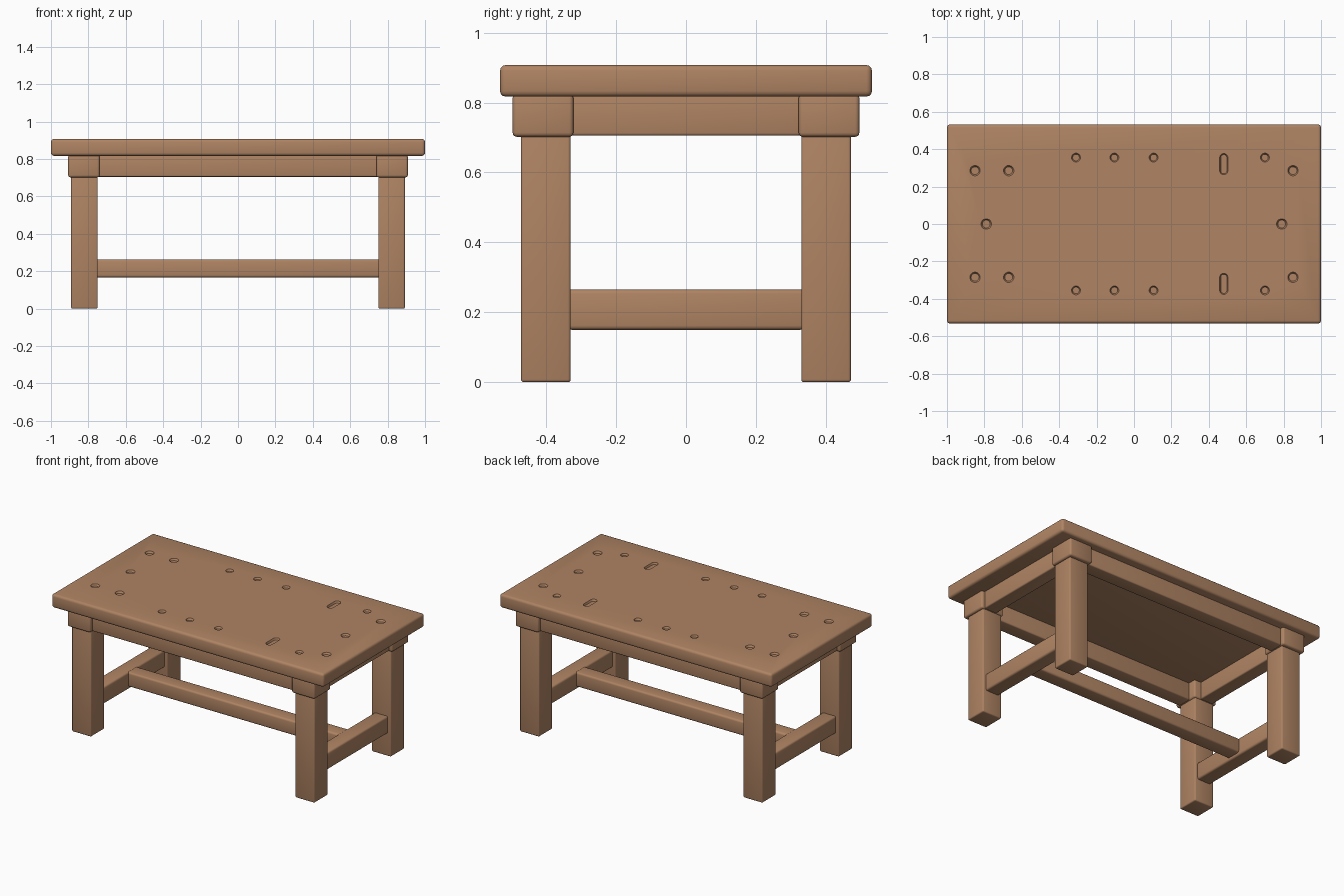
import bpy, bmesh, math

if "Cube" in bpy.data.objects:
    bpy.data.objects.remove(bpy.data.objects["Cube"])

wood = bpy.data.materials.new("warm brown wood")
wood.diffuse_color = (0.43, 0.23, 0.125, 1)
wood.use_nodes = True
wood.node_tree.nodes["Principled BSDF"].inputs["Base Color"].default_value = wood.diffuse_color


def finish(ob):
    ob.data.materials.append(wood)
    bpy.ops.object.select_all(action='DESELECT')
    bpy.context.view_layer.objects.active = ob
    ob.select_set(True)
    for m in list(ob.modifiers):
        bpy.ops.object.modifier_apply(modifier=m.name)
    bpy.ops.object.shade_smooth_by_angle(angle=math.radians(40))


def box(name, x, y, z, bevel=0.01, cutter=None):
    """Rounded box from (min, max) ranges."""
    bm = bmesh.new()
    bmesh.ops.create_cube(bm, size=1)
    for v in bm.verts:
        v.co = [(r[0] + r[1]) / 2 + c * (r[1] - r[0]) for r, c in zip((x, y, z), v.co)]
    bmesh.ops.bevel(bm, geom=bm.edges[:], offset=bevel, segments=3, profile=0.5, affect='EDGES')
    me = bpy.data.meshes.new(name)
    bm.to_mesh(me)
    bm.free()
    ob = bpy.data.objects.new(name, me)
    bpy.context.collection.objects.link(ob)
    if cutter:
        m = ob.modifiers.new("dents", 'BOOLEAN')
        m.operation = 'DIFFERENCE'
        m.solver = 'EXACT'
        m.object = cutter
    finish(ob)
    return ob


# Shallow peg dents and two grooves in the top
TOP = 0.907
dents = [(s * 0.79, 0, 0.028, 0) for s in (-1, 1)]
for s in (-1, 1):
    dents += [(x, s * 0.285, 0.028, 0) for x in (-0.85, -0.67, 0.85)]
    dents += [(x, s * 0.355, 0.024, 0) for x in (-0.31, -0.105, 0.105, 0.70)]
    dents.append((0.48, s * 0.32, 0.022, 0.035))

bm = bmesh.new()
for cx, cy, r, stretch in dents:
    rings = []
    for z, k in ((TOP - 0.012, 0.75), (TOP + 0.012, 1.25)):
        ring = []
        for i in range(16):
            a = 2 * math.pi * (i + 0.5) / 16
            dy = math.copysign(stretch, math.sin(a))
            ring.append(bm.verts.new((cx + r * k * math.cos(a), cy + dy + r * k * math.sin(a), z)))
        rings.append(ring)
    low, high = rings
    bm.faces.new(low[::-1])
    bm.faces.new(high)
    for i in range(16):
        j = (i + 1) % 16
        bm.faces.new((low[i], low[j], high[j], high[i]))
me = bpy.data.meshes.new("dent_cutter")
bm.to_mesh(me)
bm.free()
cutter = bpy.data.objects.new("dent_cutter", me)
bpy.context.collection.objects.link(cutter)
cutter.hide_render = True

# Table top
box("table_top", (-1, 1), (-0.532, 0.532), (0.817, TOP), 0.016, cutter)
bpy.data.objects.remove(cutter)


def span(s, a, b):
    return tuple(sorted((s * a, s * b)))


# Legs with capping blocks
for sx, xn in ((-1, "left"), (1, "right")):
    for sy, yn in ((-1, "front"), (1, "back")):
        box(f"{yn}_{xn}_leg", span(sx, 0.75, 0.892), span(sy, 0.33, 0.472), (0, 0.72), 0.008)
        box(f"{yn}_{xn}_block", span(sx, 0.74, 0.908), span(sy, 0.322, 0.496), (0.702, 0.825), 0.012)
    # Side apron rail and low side stretcher
    box(f"{xn}_apron", span(sx, 0.79, 0.885), (-0.4, 0.4), (0.705, 0.825), 0.008)
    box(f"{xn}_stretcher", span(sx, 0.77, 0.87), (-0.34, 0.34), (0.15, 0.265), 0.012)

# Long apron rails
for sy, yn in ((-1, "front"), (1, "back")):
    box(f"{yn}_apron", (-0.82, 0.82), span(sy, 0.375, 0.472), (0.705, 0.825), 0.008)

# Long central stretcher
box("long_stretcher", (-0.79, 0.79), (-0.05, 0.05), (0.167, 0.263), 0.012)
